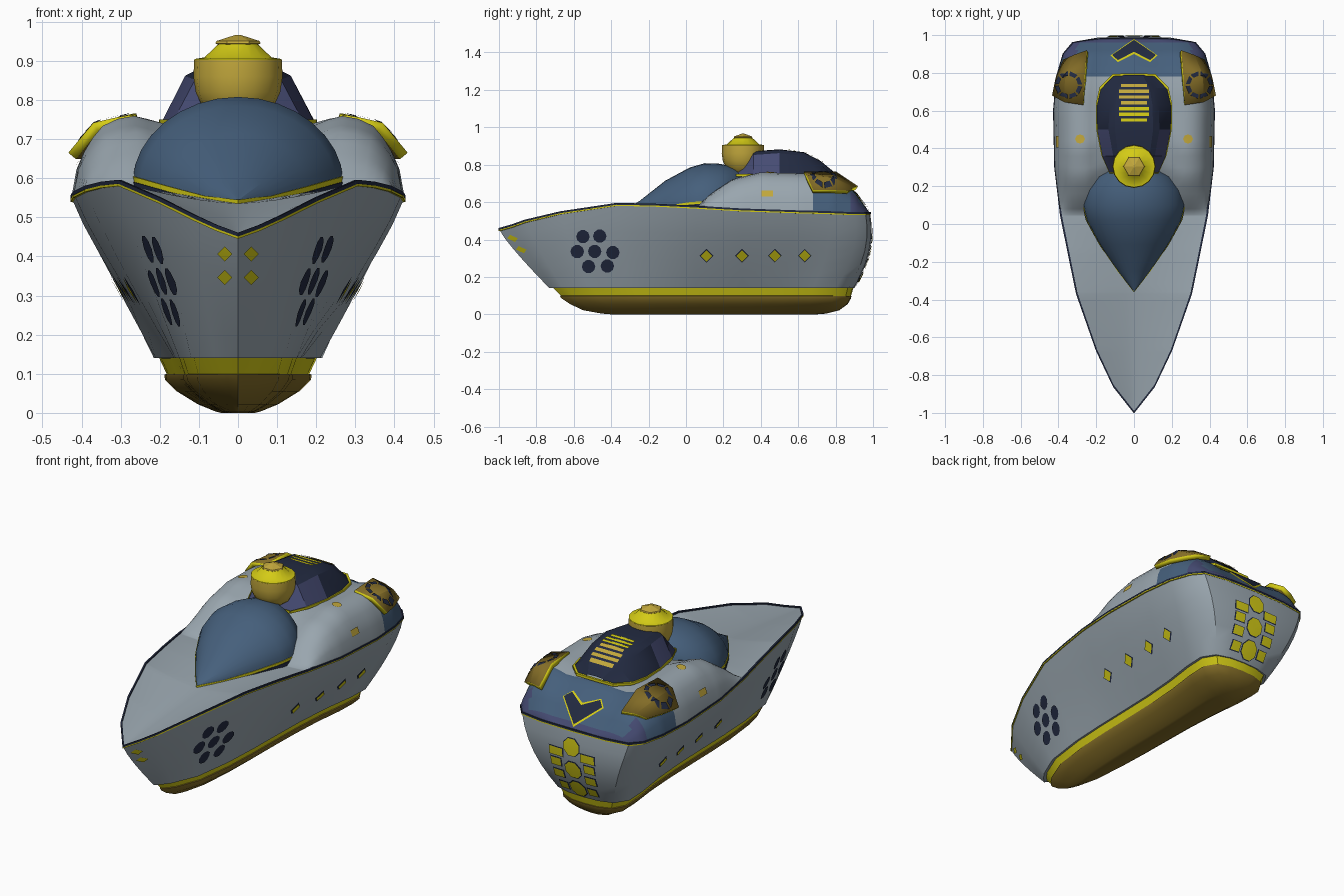
import bpy, bmesh, math
from mathutils import Vector
from mathutils.bvhtree import BVHTree

if "Cube" in bpy.data.objects:
    bpy.data.objects.remove(bpy.data.objects["Cube"])


def material(name, rgb):
    m = bpy.data.materials.new(name)
    m.diffuse_color = (*rgb, 1)
    m.use_nodes = True
    m.node_tree.nodes["Principled BSDF"].inputs["Base Color"].default_value = m.diffuse_color
    return m


GREY = material("light grey", (.32, .38, .425))
BLUE = material("glass blue", (.06, .115, .20))
NAVY = material("navy", (.016, .023, .052))
INDIGO = material("indigo", (.06, .07, .17))
YELLOW = material("yellow", (.66, .60, .008))
GOLD = material("gold", (.54, .39, .045))
BRONZE = material("bronze", (.225, .15, .02))


def lerp_table(table, y, col=1):
    for a, b in zip(table, table[1:]):
        if y <= b[0]:
            t = max(0, (y - a[0]) / (b[0] - a[0]))
            return a[col] + (b[col] - a[col]) * t
    return table[-1][col]


def loft(name, rows, mats, closed=False, caps=False, rule=None, angle=35):
    """Skin a grid of points; rule(centre, normal) picks the material slot."""
    bm = bmesh.new()
    grid = [[bm.verts.new(p) for p in r] for r in rows]
    n = len(rows[0])
    for a, b in zip(grid, grid[1:]):
        for i in range(n if closed else n - 1):
            j = (i + 1) % n
            bm.faces.new((a[i], a[j], b[j], b[i]))
    if caps:
        bm.faces.new(grid[0])
        bm.faces.new(grid[-1])
    bmesh.ops.remove_doubles(bm, verts=bm.verts, dist=1e-4)
    bmesh.ops.recalc_face_normals(bm, faces=bm.faces)
    if not closed and sum(f.normal.z for f in bm.faces) < 0:
        bmesh.ops.reverse_faces(bm, faces=bm.faces)
    if rule:
        for f in bm.faces:
            f.material_index = rule(f.calc_center_median(), f.normal)
    return finish(name, bm, mats, angle)


def finish(name, bm, mats, angle=35):
    me = bpy.data.meshes.new(name)
    bm.to_mesh(me)
    bm.free()
    ob = bpy.data.objects.new(name, me)
    bpy.context.collection.objects.link(ob)
    for m in mats:
        me.materials.append(m)
    bpy.ops.object.select_all(action='DESELECT')
    bpy.context.view_layer.objects.active = ob
    ob.select_set(True)
    bpy.ops.object.shade_smooth_by_angle(angle=math.radians(angle))
    return ob


def both(half):
    """Mirror a half section that starts on the centre line."""
    return [(-x, y, z) for x, y, z in half[:0:-1]] + half


def ring(half):
    """Closed outline from a half outline with both ends on the centre line."""
    return half + [(-x, y, z) for x, y, z in half[-2:0:-1]]


def ribbon(name, loop, k, z0, z1, mat):
    def row(s, dz):
        return [(x * s, y * (1 + (s - 1) * .5), z + dz) for x, y, z in loop]
    rows = [row(.98, z0), row(k, z0), row(k, z1), row(.98, z1), row(.98, z0)]
    return loft(name, rows, [mat], closed=True)


def tree(ob):
    me = ob.data
    return BVHTree.FromPolygons([v.co for v in me.vertices], [p.vertices[:] for p in me.polygons])


def decal(name, polys, axis, sign, target, mat, lift=.005):
    """Project flat polygons along an axis onto a surface as thin plates."""
    bm = bmesh.new()
    d = Vector((0, 0, 0))
    d[axis] = -sign
    for poly in polys:
        c = (sum(p[0] for p in poly) / len(poly), sum(p[1] for p in poly) / len(poly))
        pts = []
        for u, v in [c] + list(poly):
            o = [u, v]
            o.insert(axis, 2 * sign)
            hit, nor, _, _ = target.ray_cast(Vector(o), d)
            if hit is None:
                break
            pts.append(hit + (nor if nor.dot(d) < 0 else -nor) * lift)
        else:
            vs = [bm.verts.new(p) for p in pts]
            for i in range(1, len(vs)):
                f = bm.faces.new((vs[0], vs[i], vs[i % (len(vs) - 1) + 1]))
                f.normal_update()
                if f.normal.dot(d) > 0:
                    f.normal_flip()
    return finish(name, bm, [mat])


def ngon(u, v, r, n, turn=0):
    return [(u + r * math.cos(turn + math.tau * i / n), v + r * math.sin(turn + math.tau * i / n)) for i in range(n)]


def rect(u, v, a, b):
    return [(u - a, v - b), (u + a, v - b), (u + a, v + b), (u - a, v + b)]


# Hull: sheer line and lower chine, which flares out again at the stern
SHEER = [(-1, 0, .455), (-.93, .055, .475), (-.86, .11, .50), (-.67, .20, .545), (-.37, .305, .59),
         (-.15, .35, .585), (.05, .39, .575), (.3, .42, .56), (.6, .426, .55), (.78, .41, .545),
         (.9, .375, .54), (.96, .325, .54), (.98, .2, .54), (.985, 0, .54)]
CHINE = [(-.73, 0), (-.70, .03), (-.66, .06), (-.52, .12), (-.3, .15), (-.1, .16), (.05, .163),
         (.3, .17), (.5, .185), (.68, .21), (.8, .215), (.87, .17), (.895, .09), (.9, 0)]


def hull_level(t):
    half = []
    for (sy, sw, sz), (cy, cw) in zip(SHEER, CHINE):
        q = 1 - (1 - t) ** 1.15
        qy = 1 - (1 - t) ** (1.8 if sy > .7 else 1.15)
        bulge = .022 * math.sin(math.pi * t) if sy > .85 else 0
        half.append((cw + (sw - cw) * q, cy + (sy - cy) * qy + bulge, .14 + (sz - .14) * t))
    return ring(half)


hull = loft("hull", [hull_level(i / 6) for i in range(7)], [GREY], closed=True)
ribbon("sheer_trim", hull_level(1), 1.006, -.004, .006, NAVY)
ribbon("sheer_pinstripe", hull_level(1), 1.005, -.010, -.004, YELLOW)


# Waterline stripe and rounded keel
def low_level(z, w, y0, y1):
    return ring([(x / .22 * w, y0 + (y + .73) / 1.63 * (y1 - y0), z) for y, x in CHINE])


loft("hull_floor", [low_level(.14, .22, -.73, .9), low_level(.138, .1, -.4, .6)], [GREY], closed=True, caps=True)
loft("waterline_stripe", [low_level(.142, .207, -.71, .895), low_level(.09, .182, -.66, .88)], [YELLOW], closed=True)
loft("keel", [low_level(.102, .175, -.66, .87), low_level(.098, .193, -.675, .885), low_level(.085, .191, -.665, .882),
              low_level(.055, .16, -.62, .865), low_level(.022, .105, -.55, .82), low_level(.004, .06, -.45, .75),
              low_level(0, .045, -.4, .7)], [BRONZE], closed=True, caps=True)

# Deck with raised shoulders and sloping stern
RISE = [(.05, 0), (.13, .08), (.25, .165), (.4, .205), (.7, .205), (.8, .19), (.9, .115), (.97, .02), (.985, 0)]
SHOULDER = [(0, .95), (.15, .94), (.3, .92), (.44, .91), (.55, .97), (.63, 1), (.73, .96), (.82, .87),
            (.88, .72), (.93, .55), (.97, .35), (1, 0)]
CENTRE = [(-1, .455), (-.36, .535), (0, .56), (1, .54)]


def deck_point(f, y):
    zc, zs = lerp_table(CENTRE, y), lerp_table(SHEER, y, 2)
    lag = .13 * max(0, 1 - f / .6) if y < .5 else 0
    z = zc + (zs - zc) * f ** 1.5 + lerp_table(RISE, y - lag) * lerp_table(SHOULDER, f)
    return (f * lerp_table(SHEER, y), y, z)


def deck_colour(c, n):
    f = abs(c.x) / max(.01, lerp_table(SHEER, c.y))
    if c.y > .95 or (c.y > .87 and f > .85):
        return 2
    return 1 if c.y > .78 or (c.y > .67 and c.z < .67) else 0


stations = sorted({s[0] for s in SHEER} | {round(.04 * i, 2) for i in range(-24, 25)})
deck = loft("deck", [both([deck_point(f, y) for f, _ in SHOULDER]) for y in stations],
            [GREY, BLUE, INDIGO], rule=deck_colour, angle=50)

# Windscreen dome (y, half width, base z, ridge z)
DOME = [(-.36, 0, .54, .545), (-.25, .085, .55, .605), (-.11, .18, .575, .715), (.02, .25, .595, .785),
        (.1, .268, .60, .808), (.18, .25, .61, .805), (.25, .2, .63, .79), (.3, .1, .66, .76)]
loft("windscreen", [both([(w * math.sin(a * math.pi / 16), y, zb + (zt - zb) * math.cos(a * math.pi / 16) ** 1.1)
                          for a in range(9)]) for y, w, zb, zt in DOME], [BLUE], angle=40)
rim = ring([(w, y, zb) for y, w, zb, _ in DOME] + [(0, .3, .66)])
ribbon("windscreen_gold_rim", rim, 1.012, -.008, .005, YELLOW)
ribbon("windscreen_dark_rim", rim, 1.022, -.03, -.008, NAVY)

# Cabin roof (y, base half width, top half width, top z)
ROOF = [(.27, .13, .06, .765), (.36, .17, .11, .872), (.5, .198, .135, .882), (.63, .2, .13, .867),
        (.72, .18, .11, .82), (.79, .11, .06, .762)]
roof = loft("cabin_roof", [both([(0, y, zt), (wt * .75, y, zt - .002), (wt, y, zt - .02), (wb, y, .738)])
                           for y, wb, wt, zt in ROOF], [NAVY, INDIGO],
            rule=lambda c, n: 1 if c.y < .36 or (c.y < .5 and n.z < .65) else 0, angle=25)
ribbon("roof_trim", ring([(0, .27, .742)] + [(wb, y, .742) for y, wb, _, _ in ROOF] + [(0, .792, .742)]),
       1.012, -.006, .008, YELLOW)
roof_tree = tree(roof)
for name, ids, mat in (("roof_stripes_front", range(3), YELLOW), ("roof_stripes_rear", range(3, 7), GOLD)):
    decal(name, [rect(0, .55 + .03 * i, .08 if i % 3 else .07, .009) for i in ids], 2, 1, roof_tree, mat)


# Lookout ball with crown and cap
def lathe(name, profile, n, mat, angle=35):
    rows = [[(r * math.cos(math.tau * i / n), .305 + r * math.sin(math.tau * i / n), z) for i in range(n)]
            for r, z in profile]
    return loft(name, rows, [mat], closed=True, caps=True, angle=angle)


lathe("lookout_ball", [(.06, .755), (.09, .78), (.108, .82), (.114, .86), (.112, .902)], 16, GOLD)
lathe("lookout_crown", [(.112, .9025), (.111, .905), (.086, .909), (.05, .943)], 16, YELLOW)
lathe("lookout_cap", [(.045, .938), (.058, .945), (.055, .951), (.008, .966)], 6, GOLD, 10)

# Armour plates on the rear shoulders, with bright edges
for s, side in ((1, "right"), (-1, "left")):
    rows = [[(.27, .63, .765), (.26, .80, .765), (.25, .92, .685)],
            [(.37, .645, .742), (.365, .79, .732), (.32, .895, .68)],
            [(.434, .68, .665), (.415, .775, .665), (.375, .87, .66)]]
    plate = loft(side + "_plate", [[(s * x, y, z) for x, y, z in r] for r in rows], [BRONZE, YELLOW], angle=15)
    marks = []
    for i in range(8):
        a, b = math.tau * (i + .08) / 8, math.tau * (i + .88) / 8
        marks.append([(s * .345 + r * math.cos(t), .735 + r * math.sin(t))
                      for r, t in ((.05, a), (.072, a), (.072, b), (.05, b))])
    decal(side + "_plate_ring", marks, 2, 1, tree(plate), NAVY, .004)
    m = plate.modifiers.new("thickness", 'SOLIDIFY')
    m.thickness = .026
    m.offset = -1
    m.material_offset_rim = 1

# Painted details on the hull and deck
hull_tree, deck_tree = tree(hull), tree(deck)
dots = [ngon(y, z, .036, 10) for y, z in ((-.55, .417), (-.46, .42), (-.39, .332), (-.42, .26), (-.52, .257),
                                          (-.58, .337), (-.487, .338))]
ports = (.11, .3, .475, .635)
for s, side in ((1, "right"), (-1, "left")):
    decal(side + "_hull_dots", dots, 0, s, hull_tree, NAVY)
    decal(side + "_port_frames", [ngon(y, .315, .037, 4) for y in ports], 0, s, hull_tree, NAVY, .003)
    decal(side + "_ports", [ngon(y, .316, .031, 4) for y in ports], 0, s, hull_tree, YELLOW, .007)
    decal(side + "_shoulder_dot", [ngon(s * .285, .45, .025, 8)], 2, 1, deck_tree, GOLD)
    decal(side + "_flank_dot", [rect(.435, .645, .03, .016)], 0, s, deck_tree, GOLD)
decal("bow_diamonds", [ngon(s * .03, z, .019, 4) for s in (1, -1) for z in (.348, .408)], 1, -1, hull_tree, YELLOW)


# Stern chevron: yellow border below a navy face
def chevron(g):
    return [[(0, .968 + g), (s * (.116 + g), .89), (s * .085, .862 - g), (0, .905 - g)] for s in (1, -1)]


decal("chevron_border", chevron(.008), 2, 1, deck_tree, YELLOW, .005)
decal("chevron", chevron(0), 2, 1, deck_tree, NAVY, .009)

# Stern ornaments: three octagons flanked by panels
octs = (.45, .32, .202)
panels = [(s * x, z, w) for s in (1, -1)
          for x, z, w in ((.095, .405, .04), (.1, .345, .03), (.095, .275, .03), (.085, .2, .025))]
decal("stern_frames", [ngon(0, z, .054, 8, .39) for z in octs] + [rect(x, z, w + .005, .026) for x, z, w in panels],
      1, 1, hull_tree, NAVY, .004)
decal("stern_ornaments", [ngon(0, z, .049, 8, .39) for z in octs] + [rect(x, z, w, .022) for x, z, w in panels],
      1, 1, hull_tree, YELLOW, .008)
